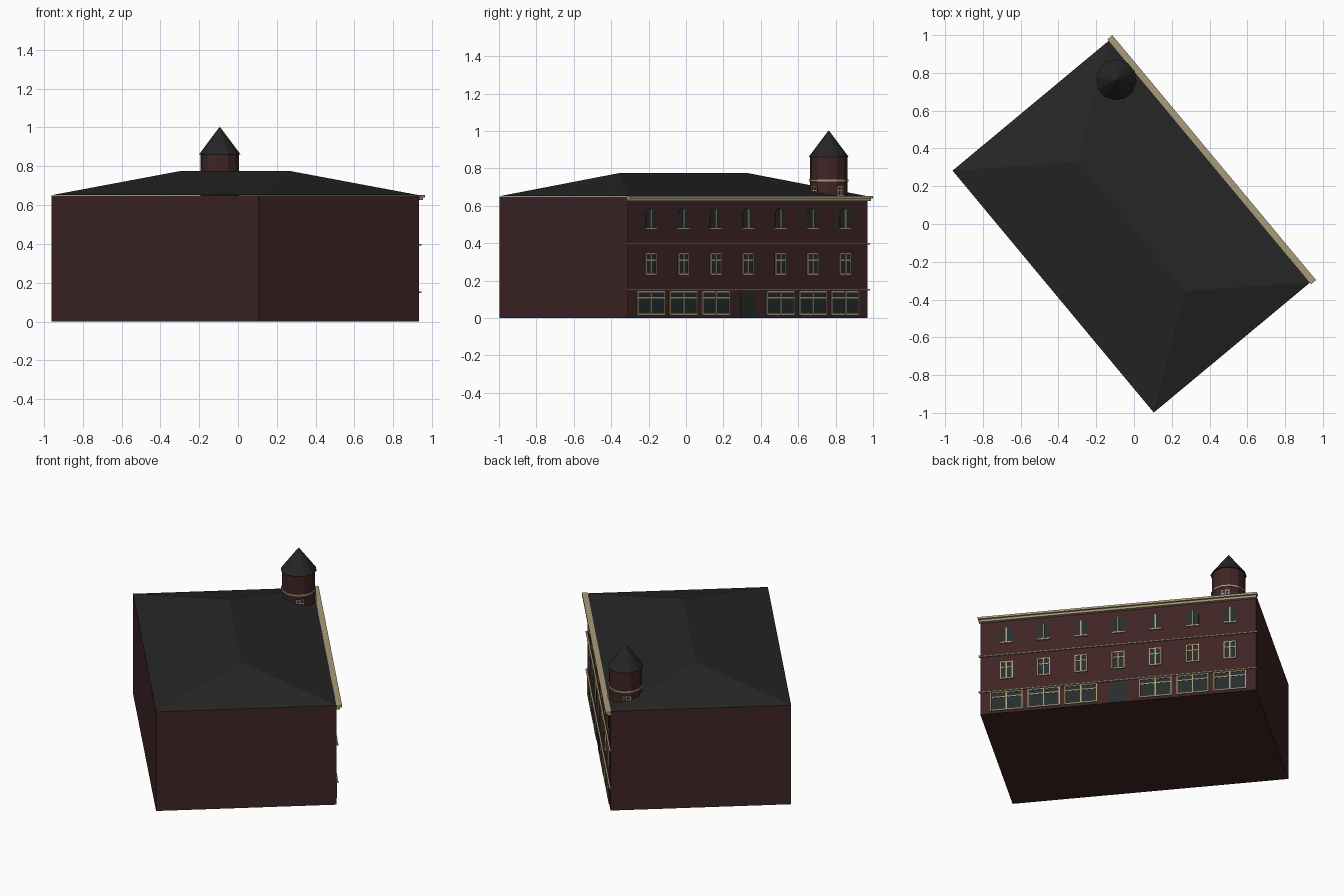
import bpy, bmesh, math
from mathutils import Matrix, Vector

if "Cube" in bpy.data.objects:
    bpy.data.objects.remove(bpy.data.objects["Cube"])

# local frame: +x faces out of the decorated facade, y runs along it
SITE = Matrix.Translation((-0.014, -0.0135, 0)) @ Matrix.Rotation(math.radians(39.75), 4, 'Z')
HD, HW = 0.5385, 0.833          # half depth, half facade width
WALL_H, RIDGE_Z, RIDGE_HALF = 0.65, 0.775, 0.445
STEP = 0.225                    # window spacing
TX, TY, TR = 0.435, 0.648, 0.10  # turret position and radius


def material(name, rgb):
    m = bpy.data.materials.new(name)
    m.diffuse_color = (*rgb, 1)
    m.use_nodes = True
    m.node_tree.nodes["Principled BSDF"].inputs["Base Color"].default_value = m.diffuse_color
    return m


BRICK = material("dark_brick", (0.050, 0.018, 0.018))
SLATE = material("dark_slate", (0.0185, 0.0185, 0.0185))
TRIM = material("tan_trim", (0.40, 0.325, 0.19))
GLASS = material("dark_glass", (0.020, 0.025, 0.025))


def finish(name, bm, mat):
    bmesh.ops.recalc_face_normals(bm, faces=bm.faces)
    bm.transform(SITE)
    me = bpy.data.meshes.new(name)
    bm.to_mesh(me)
    bm.free()
    me.materials.append(mat)
    ob = bpy.data.objects.new(name, me)
    bpy.context.collection.objects.link(ob)
    return ob


def box(bm, x0, x1, y0, y1, z0, z1, m=Matrix()):
    size = Matrix.Diagonal((x1 - x0, y1 - y0, z1 - z0, 1))
    mid = Matrix.Translation(((x0 + x1) / 2, (y0 + y1) / 2, (z0 + z1) / 2))
    bmesh.ops.create_cube(bm, size=1, matrix=m @ mid @ size)


def frustum(bm, r1, r2, z0, z1, sides=12):
    m = (Matrix.Translation((TX, TY, (z0 + z1) / 2))
         @ Matrix.Rotation(math.pi / sides, 4, 'Z'))
    bmesh.ops.create_cone(bm, cap_ends=True, segments=sides, radius1=r1,
                          radius2=r2, depth=z1 - z0, matrix=m)


def framed_window(glass, frame, y, z0, z1, w, transom, t=0.007, m=Matrix(), x=HD):
    """Flat pane with border bars, one mullion and a transom."""
    h = w / 2
    box(glass, x - 0.003, x + 0.003, y - h, y + h, z0, z1, m)
    for c in (-h + t / 2, 0, h - t / 2):
        box(frame, x - 0.003, x + 0.007, y + c - t / 2, y + c + t / 2, z0, z1, m)
    for c in (z0 + t / 2, transom, z1 - t / 2):
        box(frame, x - 0.003, x + 0.006, y - h, y + h, c - t / 2, c + t / 2, m)


def arched_pane(bm, y, z0, z1, w):
    r = w / 2
    outline = [(y - r, z0), (y + r, z0)]
    outline += [(y + r * math.cos(a), z1 - r + r * math.sin(a))
                for a in [math.pi * i / 10 for i in range(11)]]
    f = bm.faces.new([bm.verts.new((HD + 0.003, p, q)) for p, q in outline])
    ext = bmesh.ops.extrude_face_region(bm, geom=[f])
    bmesh.ops.translate(bm, vec=Vector((-0.006, 0, 0)),
                        verts=[v for v in ext["geom"] if isinstance(v, bmesh.types.BMVert)])


# main block
bm = bmesh.new()
box(bm, -HD, HD, -HW, HW, 0, WALL_H)
finish("brick_block", bm, BRICK)

# hipped roof
bm = bmesh.new()
z = WALL_H + 0.001
a, b, c, d = [bm.verts.new(p) for p in
              ((HD, -HW, z), (HD, HW, z), (-HD, HW, z), (-HD, -HW, z))]
e, f = bm.verts.new((0, -RIDGE_HALF, RIDGE_Z)), bm.verts.new((0, RIDGE_HALF, RIDGE_Z))
for loop in ((a, b, f, e), (b, c, f), (c, d, e, f), (d, a, e), (a, d, c, b)):
    bm.faces.new(loop)
finish("hipped_roof", bm, SLATE)

# stepped cornice and string courses on the facade
bm = bmesh.new()
box(bm, HD - 0.002, HD + 0.032, -HW - 0.01, HW + 0.01, 0.640, 0.653)
box(bm, HD - 0.002, HD + 0.020, -HW - 0.006, HW + 0.006, 0.626, 0.640)
finish("cornice", bm, TRIM)
bm = bmesh.new()
for zc in (0.150, 0.396):
    box(bm, HD - 0.002, HD + 0.010, -HW - 0.008, HW + 0.008, zc - 0.004, zc + 0.004)
finish("string_courses", bm, TRIM)

# three rows of facade windows, with the door in the middle of the ground row
arch_g, arch_f, mid_g, mid_f, shop_g, shop_f = [bmesh.new() for _ in range(6)]
for i in range(-3, 4):
    y = i * STEP
    arched_pane(arch_g, y, 0.478, 0.588, 0.074)
    box(arch_f, HD - 0.003, HD + 0.007, y - 0.004, y + 0.004, 0.482, 0.580)
    box(arch_f, HD - 0.003, HD + 0.009, y - 0.042, y + 0.042, 0.474, 0.482)
    framed_window(mid_g, mid_f, y, 0.230, 0.348, 0.078, 0.308)
    if i:
        framed_window(shop_g, shop_f, y, 0.016, 0.143, 0.196, 0.108)
finish("arched_window_glass", arch_g, GLASS)
finish("arched_window_trim", arch_f, TRIM)
finish("middle_window_glass", mid_g, GLASS)
finish("middle_window_frames", mid_f, TRIM)
finish("shop_window_glass", shop_g, GLASS)
finish("shop_window_frames", shop_f, TRIM)

bm = bmesh.new()
box(bm, HD - 0.003, HD + 0.003, -0.05, 0.05, 0.001, 0.130)
finish("front_door", bm, GLASS)

# corner turret: shaft, band, pointed roof
bm = bmesh.new()
frustum(bm, TR, TR, 0.60, 0.862)
finish("turret_shaft", bm, BRICK)
bm = bmesh.new()
frustum(bm, TR + 0.006, TR + 0.006, 0.730, 0.740)
finish("turret_band", bm, TRIM)
bm = bmesh.new()
frustum(bm, TR + 0.008, 0, 0.860, 1.004)
finish("turret_roof", bm, SLATE)

# turret windows on the exposed faces
g, fr = bmesh.new(), bmesh.new()
for ang in (-90, 0, 90):
    m = Matrix.Translation((TX, TY, 0)) @ Matrix.Rotation(math.radians(ang), 4, 'Z')
    framed_window(g, fr, 0, 0.652, 0.706, 0.048, 0.682, 0.005, m,
                  TR * math.cos(math.pi / 12))
finish("turret_window_glass", g, GLASS)
finish("turret_window_frames", fr, TRIM)
